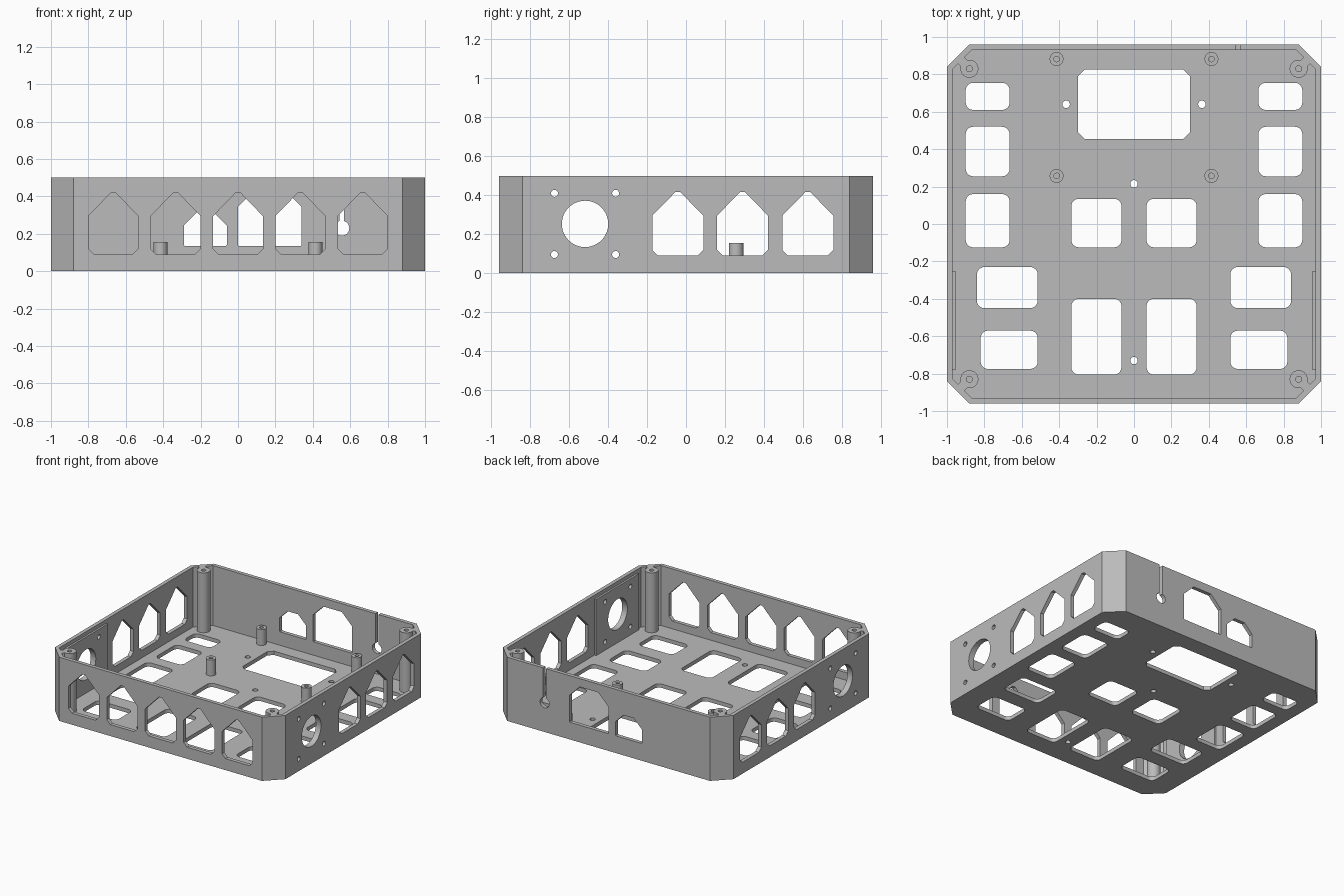
import bpy
import bmesh
from math import cos, sin, radians, pi
from mathutils import Matrix

if "Cube" in bpy.data.objects:
    bpy.data.objects.remove(bpy.data.objects["Cube"], do_unlink=True)

HEIGHT, WALL, FLOOR = 0.5, 0.03, 0.03
HX, HY, CUT = 1.0, 0.96, 0.12          # half sizes and corner chamfer

grey = bpy.data.materials.new("plain grey")
grey.use_nodes = True
grey.diffuse_color = (0.5, 0.5, 0.5, 1)
grey.node_tree.nodes["Principled BSDF"].inputs["Base Color"].default_value = (0.5, 0.5, 0.5, 1)
parts = []


# Outline helpers
def arc(cx, cy, r, a0, a1, n):
    return [(cx + r * cos(radians(a0 + (a1 - a0) * i / n)),
             cy + r * sin(radians(a0 + (a1 - a0) * i / n))) for i in range(n + 1)]


def circle(cx, cy, r, n=32):
    return arc(cx, cy, r, 0, 360, n)[:-1]


def rect(x0, y0, x1, y1):
    return [(x0, y0), (x1, y0), (x1, y1), (x0, y1)]


def rounded(x0, y0, x1, y1, r=0.04, n=6):
    corners = [(x1 - r, y1 - r), (x0 + r, y1 - r), (x0 + r, y0 + r), (x1 - r, y0 + r)]
    return [p for i, (cx, cy) in enumerate(corners)
            for p in arc(cx, cy, r, 90 * i, 90 * i + 90, n)]


def gable(c, hw, base, shoulder, top, tip, cut=0.03):
    right = [(hw - cut, base), (hw, base + cut), (hw, shoulder), (tip, top)]
    return [(c + x, z) for x, z in right] + [(c - x, z) for x, z in reversed(right)]


def plate(name, loops, thickness, matrix):
    """Fill an outline with holes, then give it thickness."""
    bm = bmesh.new()
    for loop in loops:
        vs = [bm.verts.new((x, y, 0)) for x, y in loop]
        for i, v in enumerate(vs):
            bm.edges.new((v, vs[(i + 1) % len(vs)]))
    bmesh.ops.triangle_fill(bm, edges=bm.edges[:], use_beauty=True, normal=(0, 0, 1))
    ext = bmesh.ops.extrude_face_region(bm, geom=bm.faces[:])
    top = [g for g in ext["geom"] if isinstance(g, bmesh.types.BMVert)]
    bmesh.ops.translate(bm, verts=top, vec=(0, 0, thickness))
    bm.transform(matrix)
    bmesh.ops.recalc_face_normals(bm, faces=bm.faces[:])
    mesh = bpy.data.meshes.new(name)
    bm.to_mesh(mesh)
    bm.free()
    mesh.materials.append(grey)
    obj = bpy.data.objects.new(name, mesh)
    bpy.context.collection.objects.link(obj)
    parts.append(obj)
    return obj


def at(x, y, z):
    return Matrix.Translation((x, y, z))


TO_FRONT = Matrix.Rotation(pi / 2, 4, "X")                 # outline in x, z
TO_SIDE = Matrix(((0, 0, 1, 0), (1, 0, 0, 0), (0, 1, 0, 0), (0, 0, 0, 1)))  # outline in y, z

# Floor with vent openings and screw holes
i = WALL / 2
floor = [rounded(-HX + i, -HY + i, HX - i, HY - i, CUT - i * 0.6, 1)]
floor.append(rounded(-0.3, 0.455, 0.3, 0.825, 0.035, 1))
vents = [(0.665, 0.61, 0.9, 0.755), (0.665, 0.255, 0.9, 0.52), (0.665, -0.125, 0.9, 0.16),
         (0.067, -0.125, 0.335, 0.135), (0.067, -0.805, 0.335, -0.4),
         (0.515, -0.45, 0.84, -0.23), (0.515, -0.775, 0.82, -0.57)]
for x0, y0, x1, y1 in vents:
    floor += [rounded(x0, y0, x1, y1), rounded(-x1, y0, -x0, y1)]
for x, y in [(0, 0.215), (0, -0.73), (-0.363, 0.64), (0.363, 0.64)]:
    floor.append(circle(x, y, 0.02, 20))
plate("floor", floor, FLOOR, at(0, 0, 0))

# Front wall with five gabled vents
ex, ey = HX - CUT, HY - CUT
front = [rect(-ex, 0, ex, HEIGHT)]
front += [gable(k / 3, 0.133, 0.09, 0.295, 0.42, 0.012) for k in range(-2, 3)]
plate("front_wall", front, WALL, at(0, -HY + WALL, 0) @ TO_FRONT)

# Back wall with two connector openings and a cable keyhole
kx, slot = 0.555, 0.013
back = [[(-ex, 0), (ex, 0), (ex, HEIGHT), (kx + slot, HEIGHT)]
        + arc(kx, 0.23, 0.04, 71, -251, 28) + [(kx - slot, HEIGHT), (-ex, HEIGHT)],
        gable(0.17, 0.17, 0.135, 0.345, 0.435, 0.08, 0.005),
        gable(-0.175, 0.115, 0.135, 0.245, 0.315, 0.045, 0.005)]
plate("back_wall", back, WALL, at(0, HY, 0) @ TO_FRONT)

# Side walls with fan mounts and three gabled vents each
fan_y, fan_z, pitch = -0.518, 0.253, 0.157
fan = [circle(fan_y, fan_z, 0.119, 48)]
fan += [circle(fan_y + a * pitch, fan_z + b * pitch, 0.018, 20) for a in (-1, 1) for b in (-1, 1)]
side = [rect(-ey, 0, ey, HEIGHT)] + fan
side += [gable(y, 0.131, 0.09, 0.295, 0.417, 0.012) for y in (-0.042, 0.29, 0.625)]
mount = [rect(-0.78, FLOOR, -0.25, 0.47)] + fan
for label, wall_x, mount_x in (("left", HX - WALL, HX - 0.045), ("right", -HX, -HX + WALL)):
    plate(label + "_wall", side, WALL, at(wall_x, 0, 0) @ TO_SIDE)
    plate(label + "_fan_mount", mount, 0.015, at(mount_x, 0, 0) @ TO_SIDE)

# Chamfered corners, each with a screw post and a web joining it
m = WALL * 0.414
px, py = 0.88, 0.83
corner = [(ex, HY), (HX, ey), (HX - WALL, ey - m), (ex - m, HY - WALL)]
web = [(px + 0.012, py + 0.046), (px + 0.046, py + 0.012), (px + 0.082, py + 0.048), (px + 0.048, py + 0.082)]
post = [circle(px, py, 0.048), circle(px, py, 0.016, 20)]
for sx, fx in (("left", 1), ("right", -1)):
    for sy, fy in (("back", 1), ("front", -1)):
        flip = Matrix.Diagonal((fx, fy, 1, 1))
        tag = sy + "_" + sx
        plate(tag + "_corner", [corner], HEIGHT, flip)
        plate(tag + "_post", post, HEIGHT - FLOOR, flip @ at(0, 0, FLOOR))
        plate(tag + "_post_web", [web], HEIGHT - FLOOR, flip @ at(0, 0, FLOOR))

# Circuit board standoffs
for x in (-0.414, 0.414):
    for y in (0.257, 0.882):
        plate("board_standoff", [circle(x, y, 0.037), circle(x, y, 0.015, 20)], 0.125, at(0, 0, FLOOR))

# Smooth the round parts, keep the edges sharp
bpy.ops.object.select_all(action="DESELECT")
for obj in parts:
    obj.select_set(True)
bpy.context.view_layer.objects.active = parts[0]
bpy.ops.object.shade_smooth_by_angle(angle=radians(30))
